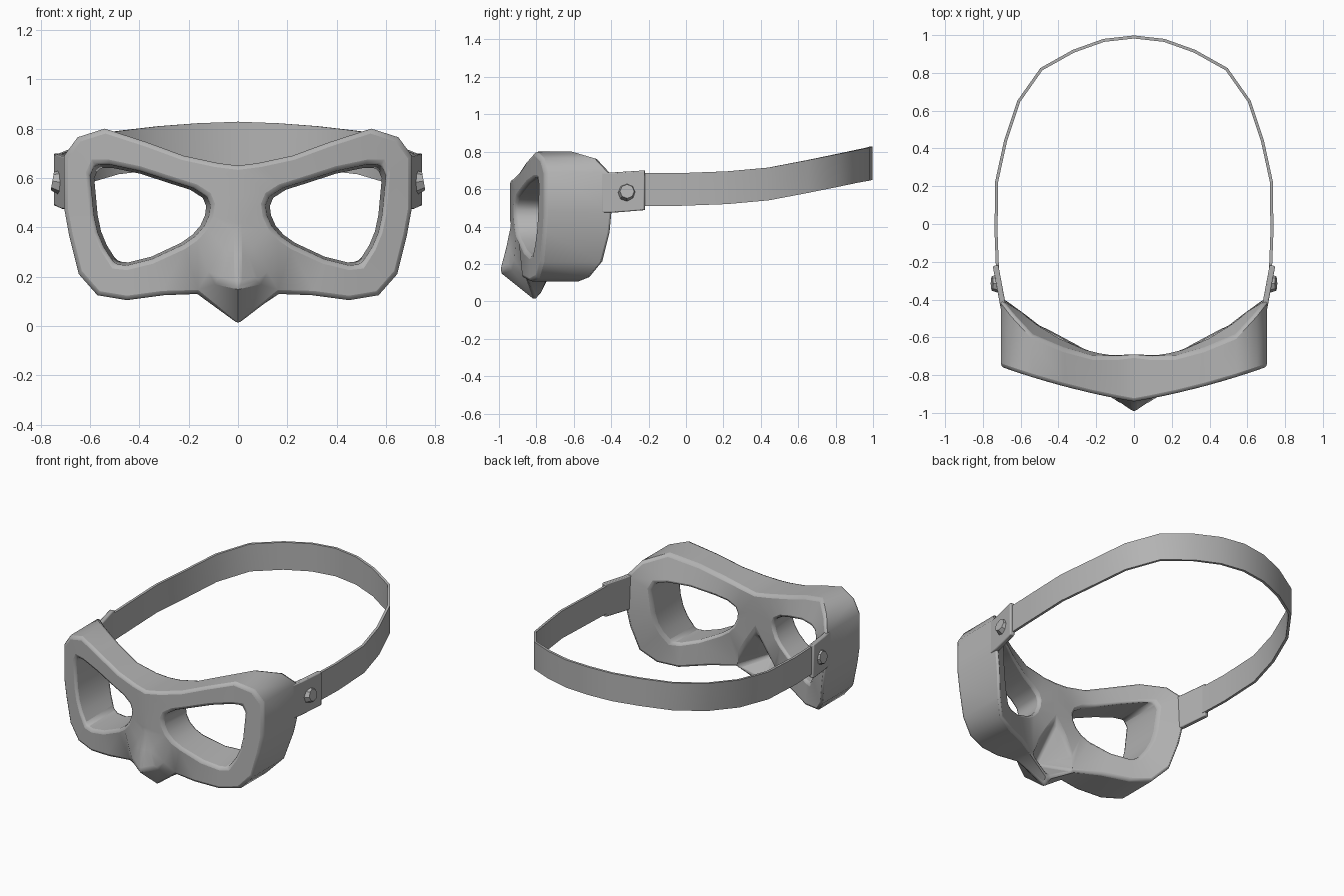
import bpy, bmesh, math
from mathutils import Vector, Matrix

if "Cube" in bpy.data.objects:
    bpy.data.objects.remove(bpy.data.objects["Cube"], do_unlink=True)

grey = bpy.data.materials.new("matte grey")
grey.use_nodes = True
grey.diffuse_color = (0.45, 0.45, 0.45, 1)
grey.node_tree.nodes["Principled BSDF"].inputs["Base Color"].default_value = (0.45, 0.45, 0.45, 1)


def finish(name, bm, bevel=0.0, smooth=35, mirror=True):
    """Mirror across x = 0, weld, fix normals and make the object."""
    if mirror:
        copy = bmesh.ops.duplicate(bm, geom=bm.verts[:] + bm.edges[:] + bm.faces[:])["geom"]
        for v in copy:
            if isinstance(v, bmesh.types.BMVert):
                v.co.x = -v.co.x
    bmesh.ops.remove_doubles(bm, verts=bm.verts[:], dist=0.0005)
    bmesh.ops.recalc_face_normals(bm, faces=bm.faces[:])
    mesh = bpy.data.meshes.new(name)
    bm.to_mesh(mesh)
    bm.free()
    obj = bpy.data.objects.new(name, mesh)
    bpy.context.collection.objects.link(obj)
    mesh.materials.append(grey)
    if bevel:
        mod = obj.modifiers.new("rounded_edges", "BEVEL")
        mod.width = bevel
        mod.segments = 2
        mod.limit_method = "ANGLE"
        mod.angle_limit = math.radians(50)
    bpy.ops.object.select_all(action="DESELECT")
    obj.select_set(True)
    bpy.context.view_layer.objects.active = obj
    bpy.ops.object.shade_smooth_by_angle(angle=math.radians(smooth))
    return obj


def front_y(x):
    return -0.94 + 0.17 * x + 0.13 * x * x


def back_y(x):
    return -0.71 + 0.7 * x * x


# Half of the eye frame: rim x, rim z, rim back y, matching eye hole x, z
FRAME = [
    (0, .65, -.69, .125, .525), (.08, .66, -.70, .18, .56), (.22, .69, -.70, .26, .585),
    (.37, .745, -.66, .40, .63), (.54, .80, -.59, .52, .655), (.65, .765, -.47, .58, .655),
    (.705, .69, -.40, .60, .61), (.705, .48, -.39, .585, .45), (.685, .37, -.40, .57, .38),
    (.645, .21, -.44, .545, .32), (.57, .125, -.51, .50, .25), (.45, .105, -.56, .45, .245),
    (.30, .125, -.64, .35, .27), (.165, .13, -.72, .22, .33), (.12, .22, -.71, .17, .365),
    (.06, .32, -.70, .135, .405), (0, .41, -.70, .115, .45), (0, .53, -.69, .11, .49),
]
NOSE = 13   # first row that borders the nose
BRIDGE = 16  # row where the nose meets the bridge

bm = bmesh.new()


def vert(x, y, z):
    return bm.verts.new((x, y, z))


rim_front, rim_back, hole_front, hole_back = [], [], [], []
for ox, oz, yb, hx, hz in FRAME:
    rim_front.append(vert(ox, front_y(ox), oz))
    rim_back.append(vert(ox, yb, oz))
    hole_front.append(vert(hx, front_y(hx), hz))
    bx, bz = .37 + (hx - .37) * .92, .44 + (hz - .44) * .93
    hole_back.append(vert(bx, back_y(bx), bz))
n = len(FRAME)
for i in range(n):
    j = (i + 1) % n
    bm.faces.new((rim_front[i], rim_front[j], hole_front[j], hole_front[i]))
    bm.faces.new((hole_front[i], hole_front[j], hole_back[j], hole_back[i]))
    bm.faces.new((hole_back[i], hole_back[j], rim_back[j], rim_back[i]))
    if i < NOSE:
        bm.faces.new((rim_front[i], rim_back[i], rim_back[j], rim_front[j]))

# Beak-like nose, outer skin
d, b2, b1, a = rim_front[NOSE:BRIDGE + 1]
d.co.y = -.86
ridge, tip, base = vert(0, -.965, .29), vert(0, -1.0, .16), vert(0, -.80, 0)
m1, m2 = vert(.045, -.945, .28), vert(.07, -.95, .18)
for f in ((a, b1, m1, ridge), (b1, b2, m2, m1), (ridge, m1, m2, tip),
          (b2, d, m2), (m2, d, base, tip)):
    bm.faces.new(f)

# Nose hollow and its lower lip
d_in, b2_in, b1_in, a_in = rim_back[NOSE:BRIDGE + 1]
tip_in, base_in = vert(0, -.90, .19), vert(0, -.77, .06)
for f in ((a_in, b1_in, tip_in), (b1_in, b2_in, tip_in), (b2_in, d_in, tip_in),
          (d_in, base_in, tip_in), (d, d_in, base_in, base)):
    bm.faces.new(f)
finish("mask_frame", bm, bevel=0.018, smooth=40)


def band(name, path, thickness, bevel=0.0):
    """Flat upright band through (x, y, bottom z, top z) stations, mirrored."""
    bm = bmesh.new()
    rings = []
    for k, (x, y, lo, hi) in enumerate(path):
        p, q = path[max(k - 1, 0)], path[min(k + 1, len(path) - 1)]
        t = Vector((q[0] - p[0], q[1] - p[1], 0)).normalized()
        if x == 0:
            t = Vector((-1, 0, 0))
        off = Vector((t.y, -t.x, 0)) * thickness / 2
        c = Vector((x, y, 0))
        rings.append([bm.verts.new(c + s * off + Vector((0, 0, z)))
                      for s, z in ((1, lo), (1, hi), (-1, hi), (-1, lo))])
    for r, s in zip(rings, rings[1:]):
        for i in range(4):
            bm.faces.new((r[i], r[(i + 1) % 4], s[(i + 1) % 4], s[i]))
    bm.faces.new(rings[0])
    if path[-1][0] != 0:
        bm.faces.new(rings[-1])
    return finish(name, bm, bevel)


# Head strap
STRAP = [(.722, -.26, .51, .685), (.73, -.05, .51, .685), (.728, .22, .52, .695),
         (.68, .44, .54, .715), (.61, .65, .58, .755), (.49, .82, .615, .79),
         (.32, .915, .635, .81), (.16, .972, .645, .822), (0, .99, .65, .828)]
band("head_strap", STRAP, 0.016)

# Tabs that hold the strap
band("strap_tabs", [(.69, -.45, .475, .69), (.703, -.38, .475, .69),
                    (.733, -.22, .488, .70)], 0.03, bevel=0.006)

# Rivets on the tabs
bm = bmesh.new()
place = Matrix.Translation((.735, -.315, .585)) @ Matrix.Rotation(math.radians(80), 4, "Y")
bmesh.ops.create_cone(bm, cap_ends=True, segments=8, radius1=.05, radius2=.038,
                      depth=.035, matrix=place)
finish("rivets", bm)
